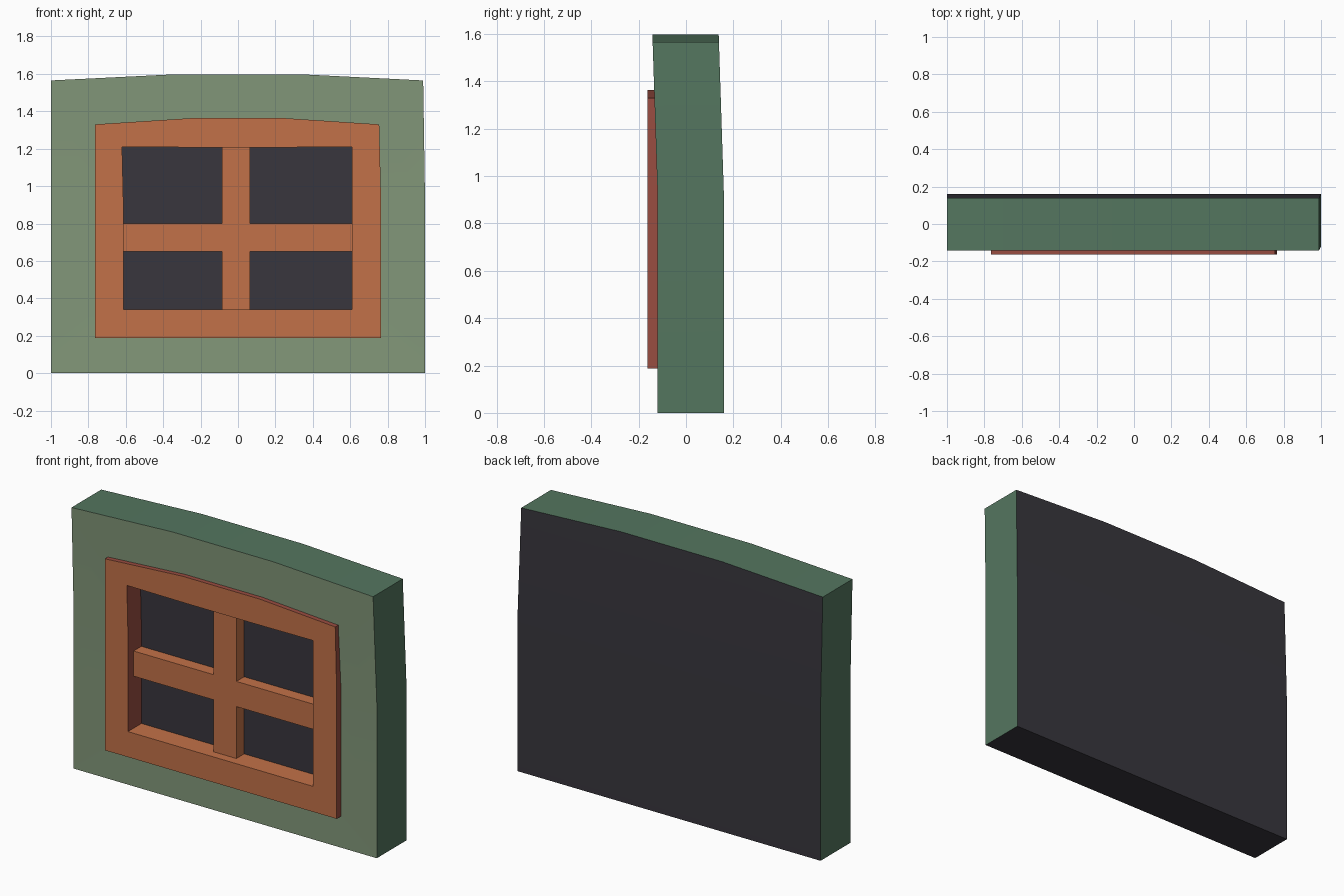
import bpy, bmesh, math

if "Cube" in bpy.data.objects:
    bpy.data.objects.remove(bpy.data.objects["Cube"])


def material(name, r, g, b):
    lin = [(c / 255 / 12.92) if c < 11 else ((c / 255 + 0.055) / 1.055) ** 2.4 for c in (r, g, b)]
    m = bpy.data.materials.new(name)
    m.diffuse_color = (*lin, 1)
    m.use_nodes = True
    m.node_tree.nodes["Principled BSDF"].inputs["Base Color"].default_value = m.diffuse_color
    return m


SAGE = material("sage_front", 131, 152, 122)
GREEN = material("green_edge", 84, 118, 95)
ORANGE = material("orange_wood", 194, 113, 72)
RED = material("red_brown_edge", 153, 77, 65)
DARK = material("dark_glass", 56, 54, 61)

KINK = 0.92  # height where the wall starts to lean forward


def lean(z):
    return -0.022 * max(0, (z - KINK) / (1.6 - KINK))


def arched(left, right, top_right, bottom, shoulder, crown, third):
    """Eight point outline, anticlockwise seen from the front."""
    return [(left, bottom), (right, bottom), (right, KINK), (top_right, shoulder),
            (third, crown), (-third, crown), (left, shoulder), (left, KINK)]


def at(outline, y, leaning=False):
    return [(x, y + (lean(z) if leaning else 0), z) for x, z in outline]


def make_rings(name, rings, mats, rule, cap_start=None, cap_end=None):
    """Bridge outlines in order; rule(ring, side) gives the material index."""
    bm = bmesh.new()
    vs = [[bm.verts.new(p) for p in ring] for ring in rings]
    n = len(rings[0])
    for r in range(len(rings) - 1):
        for i in range(n):
            j = (i + 1) % n
            f = bm.faces.new((vs[r][i], vs[r][j], vs[r + 1][j], vs[r + 1][i]))
            f.material_index = rule(r, i)
    if cap_start is not None:
        # back in two flat pieces, split at the kink
        v = vs[0]
        for ids in ((0, 1, 2, 7), (7, 2, 3, 4, 5, 6)):
            bm.faces.new([v[k] for k in reversed(ids)]).material_index = cap_start
    if cap_end is not None:
        bm.faces.new(vs[-1]).material_index = cap_end
    finish(name, bm, mats)


def finish(name, bm, mats):
    me = bpy.data.meshes.new(name)
    bm.to_mesh(me)
    bm.free()
    for m in mats:
        me.materials.append(m)
    for p in me.polygons:
        p.use_smooth = True
    me.set_sharp_from_angle(angle=math.radians(30))
    bpy.context.collection.objects.link(bpy.data.objects.new(name, me))


def box(name, x0, x1, y0, y1, z0, z1, mat):
    bm = bmesh.new()
    bmesh.ops.create_cube(bm, size=1)
    for v in bm.verts:
        v.co = (x1 if v.co.x > 0 else x0, y1 if v.co.y > 0 else y0, z1 if v.co.z > 0 else z0)
    finish(name, bm, [mat])


wall = arched(-1, 1, 0.99, 0, 1.565, 1.598, 0.333)
frame = arched(-0.765, 0.765, 0.755, 0.188, 1.33, 1.363, 0.255)
opening = arched(-0.613, 0.61, 0.61, 0.34, 1.21, 1.207, 0.2)
opening[6] = (-0.62, 1.21)

# wall slab: dark back and underside, green edges, sage front around the frame
make_rings("wall", [at(wall, 0.16, True), at(wall, -0.12, True), at(frame, -0.12, True)],
           [SAGE, GREEN, DARK],
           lambda r, i: 0 if r == 1 else (2 if i == 0 else 1), cap_start=2)

# window frame: red-brown edges, orange face and sill, dark glass at the bottom of the recess
make_rings("window_frame",
           [at(frame, -0.12, True), at(frame, -0.162), at(opening, -0.162), at(opening, -0.035)],
           [ORANGE, RED, DARK],
           lambda r, i: 0 if r == 1 or (r == 2 and i == 0) else 1, cap_end=2)

# glazing bars, set back from the frame face
box("upright_bar", -0.085, 0.065, -0.108, -0.035, 0.34, 1.207, ORANGE)
box("cross_bar_left", -0.613, -0.085, -0.108, -0.035, 0.65, 0.80, ORANGE)
box("cross_bar_right", 0.065, 0.61, -0.108, -0.035, 0.65, 0.80, ORANGE)
